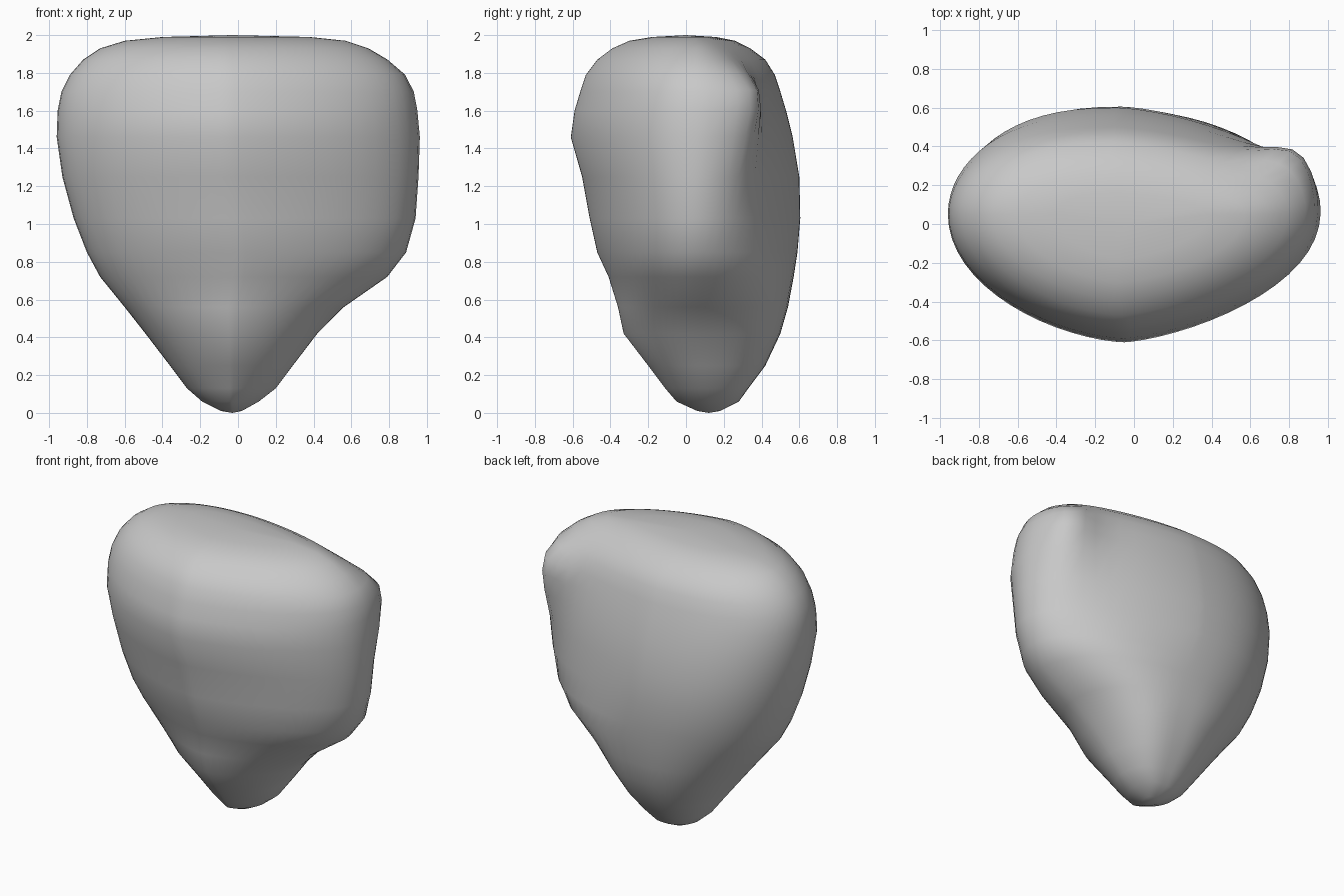
import bpy, bmesh, math
from mathutils import Vector

cube = bpy.data.objects.get("Cube")
if cube:
    bpy.data.objects.remove(cube, do_unlink=True)

SIDES = 64

# Cross-sections: height, left end, right end, front, back
SECTIONS = [
    (.01, -.09, .02, .06, .18), (.06, -.19, .11, -.05, .28),
    (.13, -.27, .2, -.11, .33), (.25, -.36, .29, -.2, .42),
    (.42, -.49, .42, -.33, .5), (.56, -.6, .56, -.36, .54),
    (.72, -.73, .79, -.41, .57), (.85, -.8, .89, -.47, .59),
    (1.03, -.87, .94, -.51, .605), (1.25, -.93, .955, -.55, .6),
    (1.46, -.96, .96, -.61, .565), (1.6, -.955, .945, -.59, .53),
    (1.7, -.935, .925, -.56, .5), (1.79, -.89, .88, -.53, .47),
    (1.87, -.82, .79, -.47, .42), (1.93, -.73, .69, -.39, .34),
    (1.97, -.6, .57, -.3, .26), (1.99, -.4, .38, -.18, .16),
]
# Fullness of each quarter (is_right, is_back): near the foot, higher up
FULLNESS = {
    (False, False): (1.3, 1.6), (True, False): (1.5, 1.42),
    (True, True): (3.2, 1.48), (False, True): (2, 2.45),
}
CORNER = Vector((.8, .25, 1.68))
CORNER_PUSH = Vector((.04, .12, .01))


def outline(z, left, right, front, back):
    """Rounded cross-section whose four quarters differ in fullness."""
    blend = min(1, max(0, (z - .4) / .55))
    middle = (left + right) / 2
    cy = .05 + .09 * max(0, 1 - z / .7)
    points = []
    for i in range(SIDES):
        a = math.tau * i / SIDES
        c, s = math.cos(a), math.sin(a)
        foot, upper = FULLNESS[c > 0, s > 0]
        reach = abs(c) ** (2 / (foot + (upper - foot) * blend))
        cx = middle + (-.1 if s > 0 else -.05) * blend
        x = cx + reach * ((right if c > 0 else left) - cx)
        y = cy + s * (back - cy if s > 0 else cy - front)
        p = Vector((x, y, z))
        # Pinched corner at the upper back, fading into a ridge below
        d = p - CORNER
        if d.z < 0:
            d.z *= .5
        d.x *= .7
        p += CORNER_PUSH * math.exp(-d.length_squared / .024)
        points.append(p)
    return points


# Stone body lofted through the cross-sections
bm = bmesh.new()
rings = [[bm.verts.new(p) for p in outline(*s)] for s in SECTIONS]
for low, high in zip(rings, rings[1:]):
    for i in range(SIDES):
        j = (i + 1) % SIDES
        bm.faces.new((low[i], low[j], high[j], high[i]))
bottom = bm.verts.new((-.03, .12, 0))
top = bm.verts.new((-.03, 0, 2))
for i in range(SIDES):
    j = (i + 1) % SIDES
    bm.faces.new((rings[0][j], rings[0][i], bottom))
    bm.faces.new((rings[-1][i], rings[-1][j], top))
bmesh.ops.recalc_face_normals(bm, faces=bm.faces)

mesh = bpy.data.meshes.new("rock")
bm.to_mesh(mesh)
bm.free()
rock = bpy.data.objects.new("rock", mesh)
bpy.context.collection.objects.link(rock)
for poly in mesh.polygons:
    poly.use_smooth = True

# Plain grey stone
stone = bpy.data.materials.new("grey stone")
stone.use_nodes = True
colour = (.58, .58, .58, 1)
stone.diffuse_color = colour
stone.node_tree.nodes["Principled BSDF"].inputs["Base Color"].default_value = colour
mesh.materials.append(stone)
